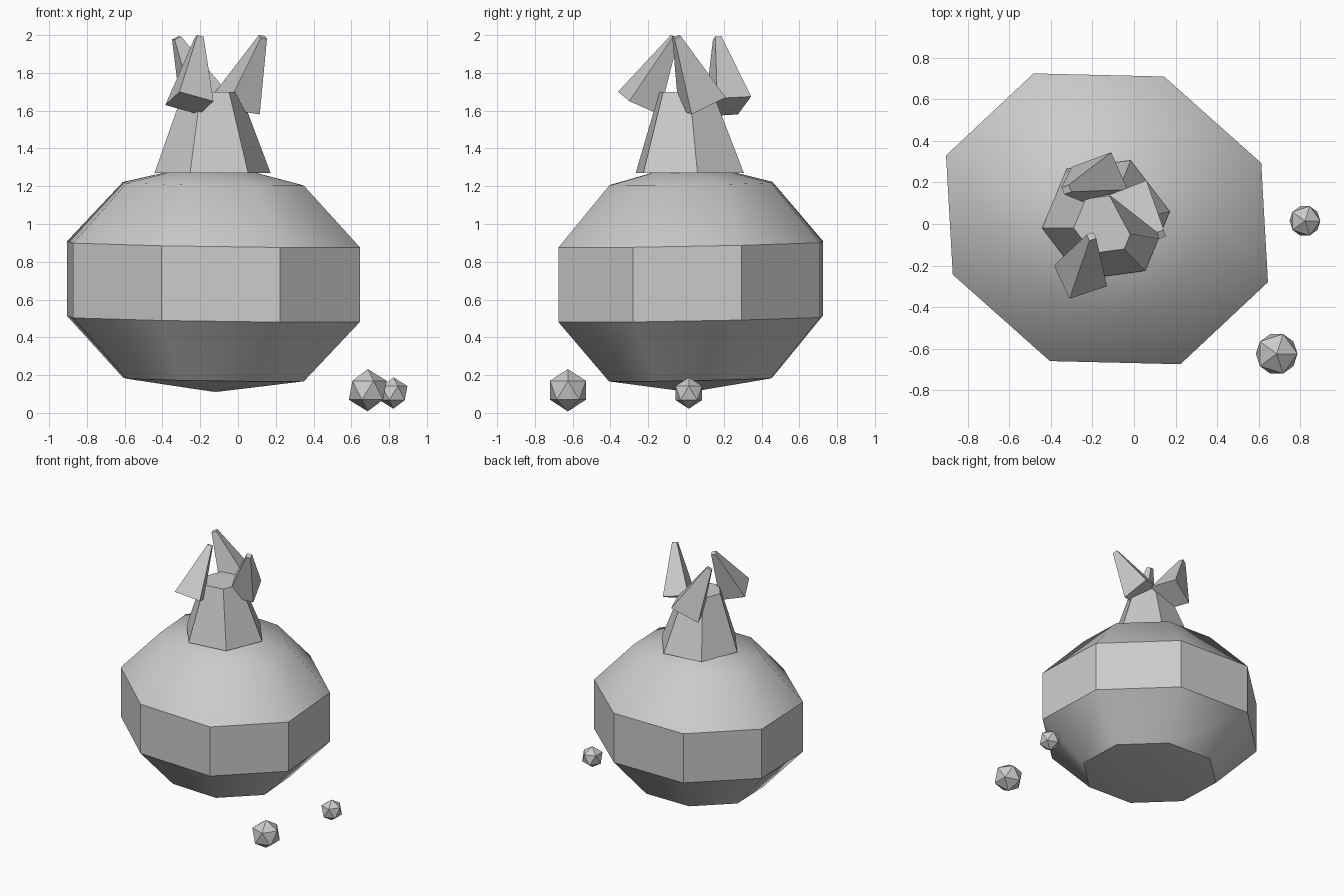
import bpy, bmesh, math
from mathutils import Vector

if "Cube" in bpy.data.objects:
    bpy.data.objects.remove(bpy.data.objects["Cube"])

stone = bpy.data.materials.new("light_grey")
stone.diffuse_color = (0.6, 0.6, 0.6, 1)
stone.use_nodes = True
stone.node_tree.nodes["Principled BSDF"].inputs["Base Color"].default_value = stone.diffuse_color


def make_object(name, bm):
    bmesh.ops.recalc_face_normals(bm, faces=bm.faces[:])
    mesh = bpy.data.meshes.new(name)
    bm.to_mesh(mesh)
    bm.free()
    mesh.materials.append(stone)
    obj = bpy.data.objects.new(name, mesh)
    bpy.context.collection.objects.link(obj)
    return obj


def loft(name, rings):
    """Join rings of points with side faces; a one-point ring is a pole."""
    bm = bmesh.new()
    loops = [[bm.verts.new(p) for p in ring] for ring in rings]
    n = max(len(l) for l in loops)
    for low, high in zip(loops, loops[1:]):
        for i in range(n):
            j = (i + 1) % n
            if len(low) == 1:
                bm.faces.new((low[0], high[j], high[i]))
            elif len(high) == 1:
                bm.faces.new((low[i], low[j], high[0]))
            else:
                bm.faces.new((low[i], low[j], high[j], high[i]))
    for end in (loops[0], loops[-1]):
        if len(end) > 1:
            bm.faces.new(end)
    return make_object(name, bm)


# Body: slightly skewed eight-sided sphere
centre = Vector((-0.13, 0.025, 0.695))
axis_a = Vector((0.775, -0.305, -0.016)) / math.cos(math.radians(18))
axis_b = Vector((0.275, 0.685, 0.008)) / math.cos(math.radians(18))
rings = [[Vector((-0.12, 0.02, 0.11))]]
for lat in (-54, -18, 18, 54):
    r, h = math.cos(math.radians(lat)), math.sin(math.radians(lat))
    rings.append([centre + axis_a * r * math.cos(k * math.pi / 4)
                  + axis_b * r * math.sin(k * math.pi / 4)
                  + Vector((0, 0, 0.64 * h)) for k in range(8)])
rings.append([Vector((-0.13, 0.025, 1.33))])
body = loft("body", rings)
bpy.context.view_layer.objects.active = body
body.select_set(True)
bpy.ops.object.shade_smooth_by_angle(angle=math.radians(38))
body.select_set(False)


# Neck: tapered hexagon
def hexagon(x, y, z, r):
    return [Vector((x + r * math.cos(a), y + r * math.sin(a), z))
            for a in (math.radians(7.5 + 60 * k) for k in range(6))]


loft("neck", [hexagon(-0.135, 0.02, 1.27, 0.31), hexagon(-0.14, 0.0, 1.70, 0.152)])


# Leaves: leaning square spikes with small blunt tips
def leaf(name, p, q, s, tip):
    p, q, s, tip = (Vector(v) for v in (p, q, s, tip))
    base = [p, q, s, p + s - q]
    mid = (p + s) / 2
    loft(name, [base, [tip + (v - mid) * 0.18 for v in base]])


leaf("leaf_front", (-0.385, -0.2, 1.63), (-0.31, -0.36, 1.70), (-0.13, -0.30, 1.65),
     (-0.205, -0.06, 1.99))
leaf("leaf_right", (-0.12, 0.14, 1.70), (0.06, 0.21, 1.67), (0.115, 0.03, 1.58),
     (0.132, -0.05, 1.99))
leaf("leaf_back", (-0.30, 0.275, 1.58), (-0.11, 0.345, 1.675), (-0.03, 0.165, 1.665),
     (-0.325, 0.165, 1.985))

# Pebbles: small faceted balls beside the body
for name, loc, r in (("pebble_large", (0.687, -0.625, 0.12), 0.112),
                     ("pebble_small", (0.823, 0.015, 0.105), 0.083)):
    bm = bmesh.new()
    bmesh.ops.create_icosphere(bm, subdivisions=1, radius=r)
    make_object(name, bm).location = loc
